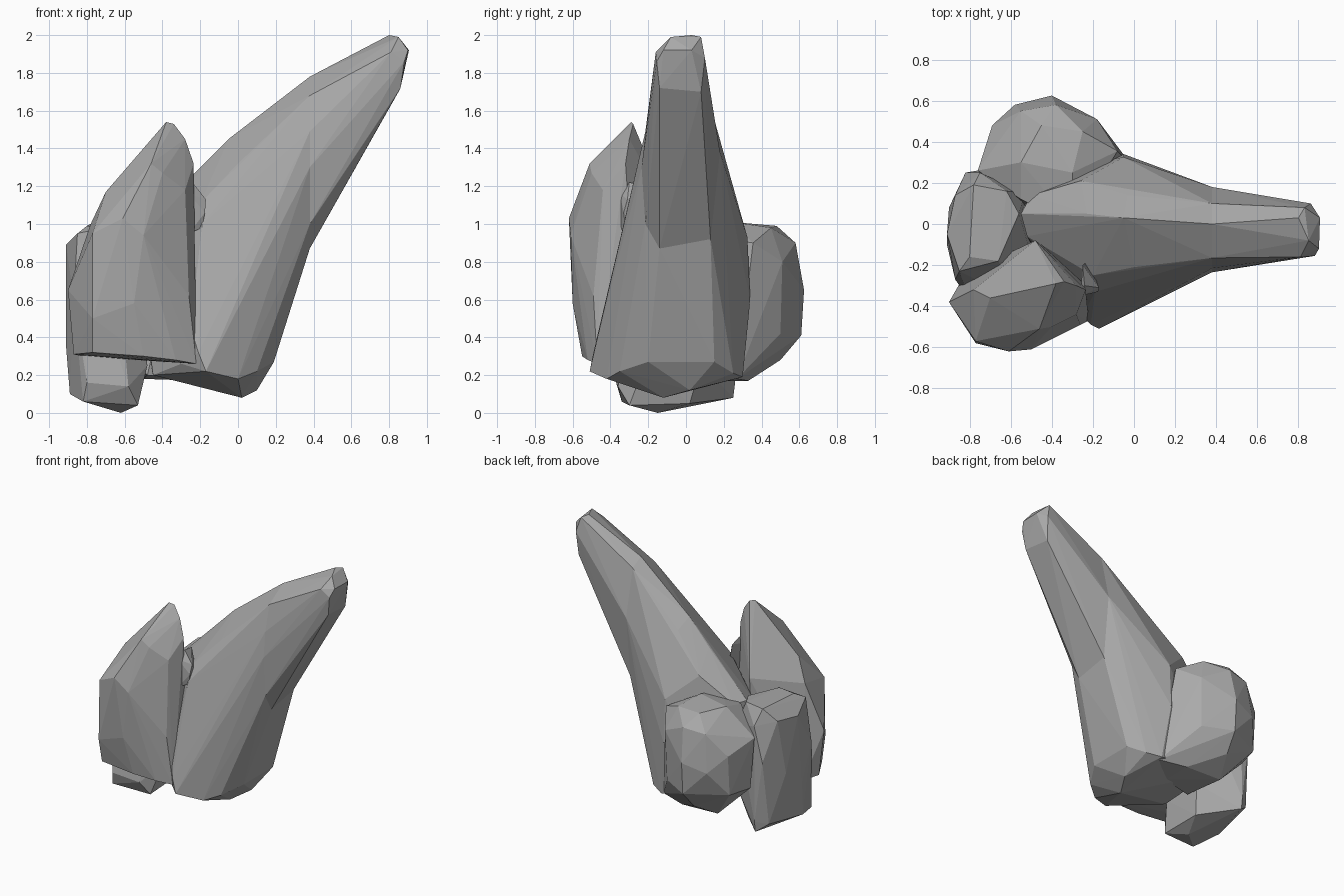
import bpy
import bmesh

stone = bpy.data.materials.new("grey stone")
stone.diffuse_color = (0.40, 0.40, 0.40, 1)


def rock(name, *clusters, seam=None):
    """One flat-faced rock: convex hulls of corner clusters, welded at the plane x = seam."""
    bm = bmesh.new()
    for corners in clusters:
        verts = [bm.verts.new(c) for c in corners]
        bmesh.ops.convex_hull(bm, input=verts)
    bmesh.ops.delete(bm, geom=[v for v in bm.verts if not v.link_faces], context='VERTS')
    if seam is not None:
        caps = [f for f in bm.faces if all(abs(v.co.x - seam) < 1e-4 for v in f.verts)]
        bmesh.ops.delete(bm, geom=caps, context='FACES')
        bmesh.ops.remove_doubles(bm, verts=bm.verts[:], dist=1e-4)
    bmesh.ops.recalc_face_normals(bm, faces=bm.faces[:])
    mesh = bpy.data.meshes.new(name)
    bm.to_mesh(mesh)
    bm.free()
    mesh.materials.append(stone)
    obj = bpy.data.objects.new(name, mesh)
    bpy.context.collection.objects.link(obj)
    return obj


# Tall leaning spire: broad foot and narrow tip share a middle section
section = [
    (0.38, 0.00, 1.78), (0.38, 0.10, 1.73), (0.38, 0.18, 1.38), (0.38, 0.13, 0.92),
    (0.38, -0.14, 0.87), (0.38, -0.215, 1.00), (0.38, -0.235, 1.30), (0.38, -0.215, 1.49),
    (0.38, -0.165, 1.68),
]
foot = [
    (-0.17, -0.51, 0.22), (-0.21, -0.49, 0.32), (0.00, -0.42, 0.18), (0.02, -0.12, 0.08),
    (0.10, 0.02, 0.12), (0.10, -0.35, 0.22), (0.19, -0.20, 0.27), (0.19, 0.15, 0.27),
    (0.10, 0.25, 0.21), (0.00, 0.30, 0.19), (-0.45, -0.20, 0.20), (-0.46, 0.25, 0.24),
    (-0.25, -0.45, 0.45), (-0.30, -0.40, 0.26), (-0.05, 0.34, 0.60), (-0.05, 0.325, 0.93),
    (-0.55, 0.05, 0.95), (-0.52, -0.06, 0.92), (-0.50, 0.14, 0.94), (-0.26, 0.21, 1.12),
    (-0.23, 0.05, 1.27), (-0.05, 0.03, 1.45), (-0.03, 0.14, 1.38), (-0.20, -0.25, 1.11),
    (0.00, -0.21, 1.32), (-0.19, -0.33, 1.00),
]
tip = [
    (0.80, 0.03, 2.00), (0.83, 0.08, 1.99), (0.85, -0.08, 1.99), (0.81, -0.16, 1.91),
    (0.88, -0.155, 1.86), (0.90, -0.12, 1.92), (0.905, 0.03, 1.92), (0.86, 0.10, 1.88),
    (0.86, -0.14, 1.72), (0.85, 0.08, 1.70),
]
spire = rock("leaning_spire", foot + section, section + tip, seam=0.38)

# Pointed slab at the front
slab = rock("front_slab", [
    (-0.38, -0.29, 1.54), (-0.34, -0.28, 1.53), (-0.28, -0.30, 1.45), (-0.235, -0.32, 1.32),
    (-0.46, -0.51, 1.32), (-0.40, -0.50, 1.27), (-0.28, -0.44, 1.18), (-0.70, -0.36, 1.17),
    (-0.78, -0.32, 1.00), (-0.61, -0.62, 1.03), (-0.77, -0.57, 0.95), (-0.50, -0.61, 0.94),
    (-0.90, -0.38, 0.65), (-0.77, -0.58, 0.50), (-0.55, -0.60, 0.58), (-0.26, -0.49, 0.62),
    (-0.87, -0.36, 0.31), (-0.77, -0.54, 0.32), (-0.50, -0.55, 0.30), (-0.33, -0.52, 0.28),
    (-0.22, -0.47, 0.26), (-0.48, -0.08, 1.05), (-0.50, -0.12, 0.28), (-0.82, -0.24, 0.30),
    (-0.24, -0.25, 0.26),
])

# Small chip wedged between slab and spire
chip = rock("wedged_chip", [
    (-0.24, -0.30, 1.22), (-0.17, -0.31, 1.13), (-0.175, -0.33, 1.06), (-0.19, -0.32, 0.98),
    (-0.26, -0.35, 1.16), (-0.26, -0.35, 0.95), (-0.25, -0.20, 1.20), (-0.22, -0.18, 0.98),
])

# Low boulder on the left, resting on the ground
left = rock("left_boulder", [
    (-0.78, 0.19, 1.00), (-0.62, 0.16, 1.00), (-0.56, 0.05, 0.99), (-0.66, -0.18, 0.99),
    (-0.80, -0.16, 0.99), (-0.85, -0.23, 0.95), (-0.91, -0.05, 0.89), (-0.87, 0.14, 0.91),
    (-0.75, 0.25, 0.88), (-0.82, 0.25, 0.62), (-0.91, -0.10, 0.35), (-0.90, 0.08, 0.50),
    (-0.87, -0.27, 0.60), (-0.89, -0.14, 0.10), (-0.84, 0.20, 0.14), (-0.76, 0.26, 0.16),
    (-0.76, 0.25, 0.08), (-0.82, -0.34, 0.06), (-0.80, -0.37, 0.16), (-0.58, -0.36, 0.14),
    (-0.62, -0.15, 0.00), (-0.53, -0.30, 0.04), (-0.54, 0.02, 0.05), (-0.48, -0.22, 0.25),
    (-0.50, 0.08, 0.26), (-0.53, 0.15, 0.80),
])

# Rounded boulder at the back, its flank running into the spire
back = rock("back_boulder", [
    (-0.30, 0.25, 1.01), (-0.55, 0.30, 1.00), (-0.45, 0.48, 0.99), (-0.25, 0.45, 0.98),
    (-0.55, 0.55, 0.88), (-0.38, 0.58, 0.90), (-0.40, 0.625, 0.65), (-0.58, 0.58, 0.60),
    (-0.69, 0.48, 0.72), (-0.69, 0.46, 0.42), (-0.76, 0.26, 0.80), (-0.74, 0.28, 0.42),
    (-0.18, 0.51, 0.80), (-0.19, 0.50, 0.42), (-0.40, 0.61, 0.41), (-0.42, 0.50, 0.28),
    (-0.50, 0.33, 0.18), (-0.20, 0.33, 0.17), (-0.08, 0.355, 0.90), (-0.07, 0.36, 0.40),
    (0.00, 0.27, 0.18), (-0.48, 0.00, 0.20), (-0.20, 0.10, 0.17), (-0.30, 0.00, 0.95),
    (-0.55, 0.12, 0.95),
])

# Fuse the rocks into one solid outcrop
bpy.context.view_layer.objects.active = spire
for part in (slab, chip, left, back):
    union = spire.modifiers.new("fuse", 'BOOLEAN')
    union.operation = 'UNION'
    union.solver = 'EXACT'
    union.object = part
    bpy.ops.object.modifier_apply(modifier=union.name)
    bpy.data.objects.remove(part)
spire.name = "rock_outcrop"
